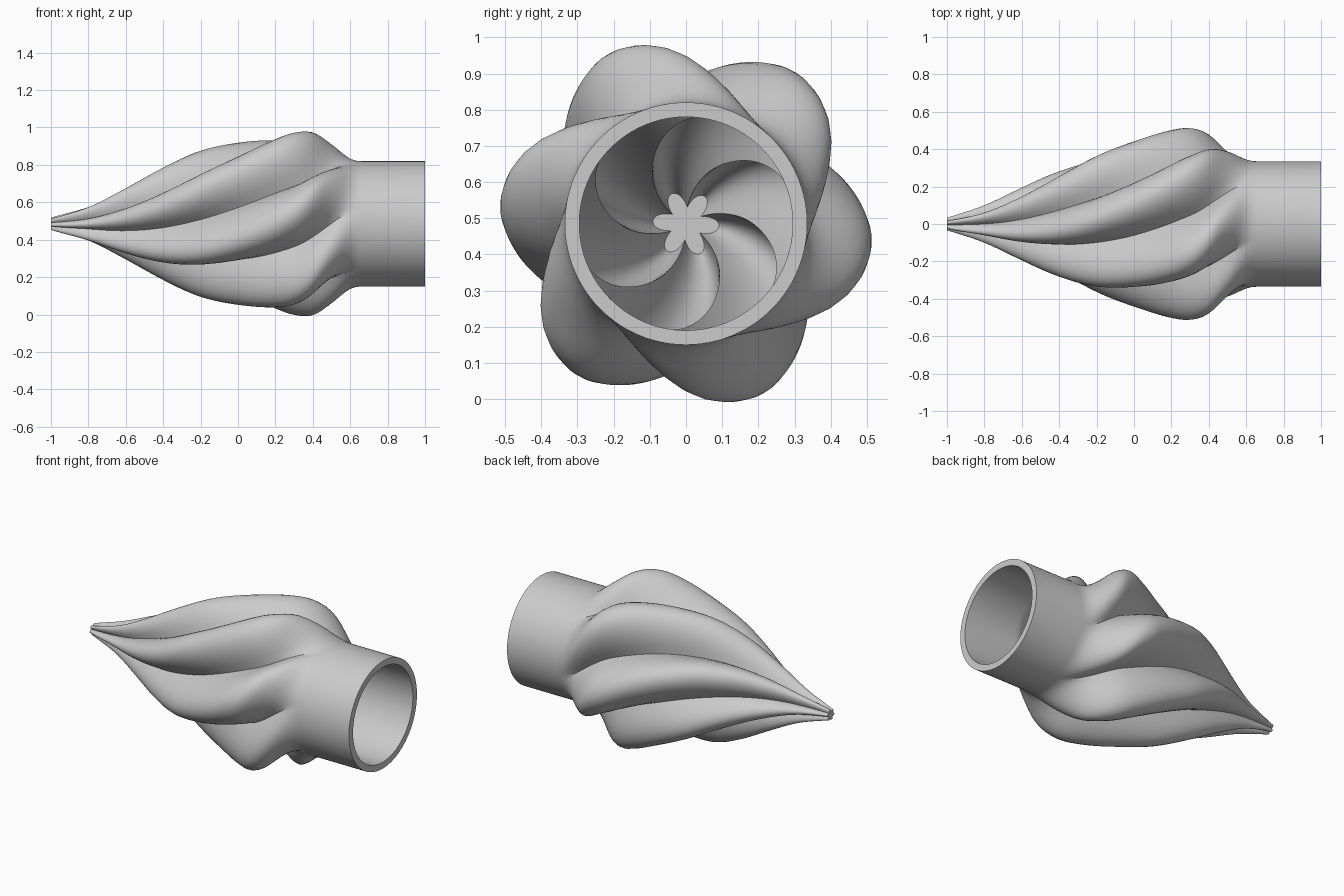
import bpy, bmesh
from math import sin, cos, radians, tau

cube = bpy.data.objects.get("Cube")
if cube:
    bpy.data.objects.remove(cube, do_unlink=True)

LOBES, SEGS, AXIS_Z = 6, 108, 0.485
FLOOR_X, WALL = -0.73, 0.04

# Profiles along the axis: (x, value)
CREST = [(-1, .034), (-.8, .1), (-.6, .198), (-.4, .302), (-.2, .392), (0, .45),
         (.2, .502), (.3, .517), (.4, .497), (.5, .425), (.6, .35), (.66, .335), (1, .335)]
VALLEY = [(-1, .02), (-.8, .055), (-.6, .12), (-.4, .185), (-.2, .238), (0, .285),
          (.2, .318), (.4, .333), (.66, .335), (1, .335)]
TWIST = [(-1, 12), (-.8, 0), (.3, -68), (.66, -106), (1, -106)]


def sample(points, x):
    """Smooth cubic interpolation through the profile points."""
    n = len(points)
    i = max(k for k in range(n - 1) if points[k][0] <= x or k == 0)

    def slope(k):
        a, b = points[max(k - 1, 0)], points[min(k + 1, n - 1)]
        return (b[1] - a[1]) / (b[0] - a[0])

    (x0, y0), (x1, y1) = points[i], points[i + 1]
    h = x1 - x0
    t = (x - x0) / h
    s = 1 - t
    return (y0 * (1 + 2 * t) * s * s + slope(i) * h * t * s * s
            + y1 * t * t * (3 - 2 * t) - slope(i + 1) * h * t * t * s)


def ring(bm, x, inset=0.0):
    """Six-lobed cross-section, rotated by the twist at x."""
    crest = sample(CREST, x) - inset
    # The wall is thinner under the grooves, and even in the collar
    valley = min(sample(VALLEY, x) - inset * 0.75, CREST[-1][1] - inset)
    turn = radians(sample(TWIST, x))
    verts = []
    for i in range(SEGS):
        a = tau * i / SEGS
        r = valley + (crest - valley) * abs(cos(a * LOBES / 2)) ** 1.15
        verts.append(bm.verts.new((x, r * cos(a + turn), AXIS_Z + r * sin(a + turn))))
    return verts


def stations(start):
    """Ring positions: dense on the body, sparse on the collar."""
    count = 56
    return [start + (.66 - start) * i / count for i in range(count + 1)] + [1.0]


# Outer skin from the tip to the collar, then the inner skin back to the floor
bm = bmesh.new()
rings = [ring(bm, x) for x in stations(-1)]
rings += [ring(bm, x, WALL) for x in reversed(stations(FLOOR_X))]
for a, b in zip(rings, rings[1:]):
    for i in range(SEGS):
        j = (i + 1) % SEGS
        bm.faces.new((a[i], a[j], b[j], b[i]))
bm.faces.new(rings[0])       # tip cap
bm.faces.new(rings[-1])      # cavity floor
bmesh.ops.recalc_face_normals(bm, faces=bm.faces)

mesh = bpy.data.meshes.new("twisted_nozzle")
bm.to_mesh(mesh)
bm.free()
nozzle = bpy.data.objects.new("twisted_nozzle", mesh)
bpy.context.collection.objects.link(nozzle)

grey = bpy.data.materials.new("plain_grey")
grey.use_nodes = True
colour = (0.6, 0.6, 0.6, 1)
grey.diffuse_color = colour
grey.node_tree.nodes["Principled BSDF"].inputs["Base Color"].default_value = colour
mesh.materials.append(grey)

bpy.ops.object.select_all(action='DESELECT')
nozzle.select_set(True)
bpy.context.view_layer.objects.active = nozzle
bpy.ops.object.shade_smooth_by_angle(angle=radians(35))
